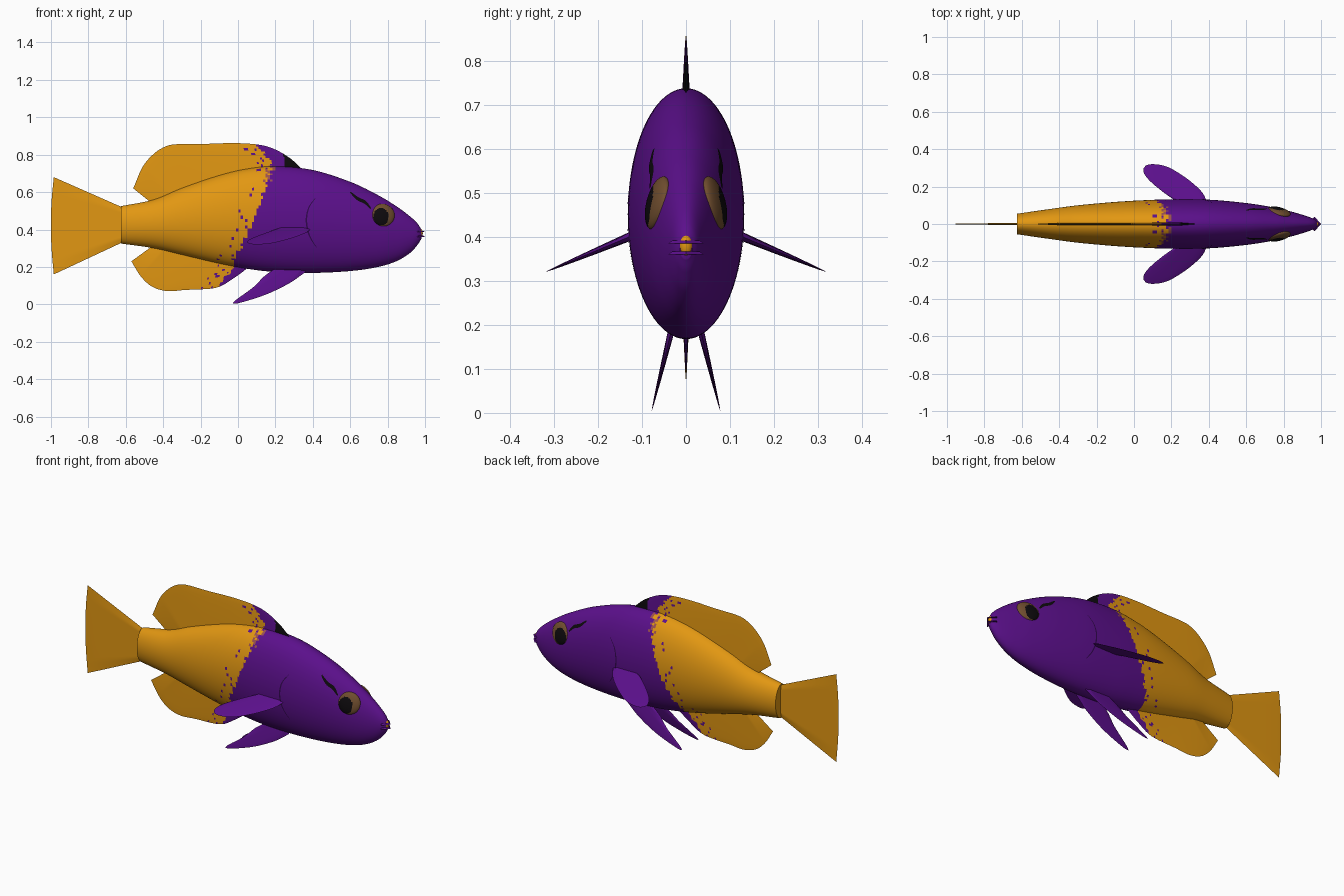
import bpy, bmesh, math
from mathutils import Vector, Matrix, noise

if "Cube" in bpy.data.objects:
    bpy.data.objects.remove(bpy.data.objects["Cube"])


def material(name, rgb):
    m = bpy.data.materials.new(name)
    m.use_nodes = True
    m.diffuse_color = (*rgb, 1)
    bsdf = next(n for n in m.node_tree.nodes if n.type == "BSDF_PRINCIPLED")
    bsdf.inputs["Base Color"].default_value = (*rgb, 1)
    return m


MATS = [material("orange", (0.76, 0.31, 0.006)), material("purple", (0.105, 0.005, 0.26)),
        material("black", (0.004, 0.003, 0.004)), material("eye brown", (0.16, 0.075, 0.028)),
        material("mauve", (0.32, 0.08, 0.08)), material("dark purple", (0.03, 0.002, 0.075))]
ORANGE, PURPLE, BLACK, BROWN, MAUVE, DARK = range(6)


def finish(name, bm, paint, mirror=False, recalc=True, angle=50):
    """Colour faces by a rule on their centre, then make the object."""
    if recalc:
        bmesh.ops.remove_doubles(bm, verts=bm.verts, dist=1e-5)
        bmesh.ops.recalc_face_normals(bm, faces=bm.faces)
    for f in bm.faces:
        f.material_index = paint(f.calc_center_median()) if callable(paint) else paint
    me = bpy.data.meshes.new(name)
    bm.to_mesh(me)
    bm.free()
    for m in MATS:
        me.materials.append(m)
    ob = bpy.data.objects.new(name, me)
    bpy.context.collection.objects.link(ob)
    if mirror:
        mod = ob.modifiers.new("mirror", "MIRROR")
        mod.use_axis = (False, True, False)
        mod.use_mirror_merge = False
    bpy.ops.object.select_all(action="DESELECT")
    ob.select_set(True)
    bpy.context.view_layer.objects.active = ob
    bpy.ops.object.shade_smooth_by_angle(angle=math.radians(angle))
    return ob


def spline(pts, n):
    """Catmull-Rom curve through tuples, n steps per span."""
    p = [Vector(q) for q in pts]
    p = [2 * p[0] - p[1]] + p + [2 * p[-1] - p[-2]]
    out = []
    for a, b, c, d in zip(p, p[1:], p[2:], p[3:]):
        for i in range(n):
            t = i / n
            out.append(b + 0.5 * t * (c - a + t * (2 * a - 5 * b + 4 * c - d + t * (3 * (b - c) + d - a))))
    return out + [p[-2]]


def resample(pts, n):
    """n + 1 evenly spaced points along a polyline."""
    p = [Vector(q) for q in pts]
    lens = [(b - a).length for a, b in zip(p, p[1:])]
    out = []
    for i in range(n + 1):
        s, k = sum(lens) * i / n, 0
        while k < len(lens) - 1 and s > lens[k]:
            s -= lens[k]
            k += 1
        out.append(p[k].lerp(p[k + 1], min(1, s / lens[k])))
    return out


def lookup(table, v):
    for (a, *p), (b, *q) in zip(table, table[1:]):
        if v <= b:
            t = max(0, (v - a) / (b - a))
            return [i + (j - i) * t for i, j in zip(p, q)]
    return list(table[-1][1:])


# Ragged border between the two body colours: height, x
BORDER = [(.08, -.12), (.2, -.02), (.25, -.02), (.4, .06), (.5, .1), (.6, .14), (.7, .17), (.76, .18), (.86, .09)]


def coat(c):
    q = Vector((c.x, abs(c.y), c.z))
    d = c.x - lookup(BORDER, c.z)[0] - 0.025 * noise.noise(Vector((3, 1, c.z * 45)))
    speck = noise.noise(q * 55)
    if -0.03 < d < 0.02 and 0.66 < c.z < 0.74 and speck > 0:
        return MAUVE
    if d > 0 or (d > -0.09 and speck > 0.42):
        return PURPLE
    return ORANGE


# Body: elliptical rings (x, top, bottom, half width)
RINGS = spline([(-.625, .525, .325, .055), (-.45, .56, .3, .08), (-.3, .622, .265, .1), (-.1, .69, .218, .118),
                (.05, .725, .19, .127), (.2, .738, .173, .132), (.4, .718, .168, .13), (.6, .655, .178, .112),
                (.75, .583, .2, .088), (.85, .522, .232, .064), (.92, .47, .275, .043), (.96, .432, .318, .028),
                (.98, .4, .35, .014)], 12)
SIDES = 96
bm = bmesh.new()
loops = []
for x, top, low, w in RINGS:
    angles = [2 * math.pi * i / SIDES for i in range(SIDES)]
    loops.append([bm.verts.new((x, w * math.sin(a), (top + low) / 2 + (top - low) / 2 * math.cos(a))) for a in angles])
for a, b in zip(loops, loops[1:]):
    for i in range(SIDES):
        j = (i + 1) % SIDES
        bm.faces.new((a[i], a[j], b[j], b[i]))
bm.faces.new(loops[0])
bm.faces.new(loops[-1])
finish("body", bm, coat)


def side_y(x, z):
    """Half width of the body at a point of its side."""
    top, low, w = lookup([tuple(r) for r in RINGS], x)
    h = (z - (top + low) / 2) / ((top - low) / 2)
    return w * math.sqrt(max(0, 1 - h * h))


def fin(name, base, edge, thick, place, paint, mirror=False, cols=60, rows=12):
    """Blade from a base line to an outer edge, thinning outward."""
    bm = bmesh.new()
    lo, hi = resample(base, cols), resample(spline(edge, 6), cols)
    for s in (-1, 1):
        grid = []
        for i, (p, q) in enumerate(zip(lo, hi)):
            end = min(1, 8 * min(i, cols - i) / cols)
            grid.append([])
            for k in range(rows + 1):
                c = p.lerp(q, k / rows)
                t = s * thick * end * (1 - k / rows) ** 0.7
                grid[-1].append(bm.verts.new(place(c.x, c.y, t)))
        for a, b in zip(grid, grid[1:]):
            for k in range(rows):
                bm.faces.new((a[k], b[k], b[k + 1], a[k + 1]))
    return finish(name, bm, paint, mirror)


def upright(a, b, t):
    return (a, t, b)


# Fins on the centre line
fin("dorsal_fin", [(.35, .715), (.2, .725), (0, .7), (-.2, .645), (-.46, .54)],
    [(.35, .715), (.28, .78), (.19, .832), (.1, .855), (-.03, .862), (-.2, .857), (-.33, .856), (-.39, .843),
     (-.45, .805), (-.51, .735), (-.56, .62)],
    0.009, upright, lambda c: BLACK if c.x > 0.245 else coat(c), cols=90)
fin("anal_fin", [(.06, .2), (-.1, .225), (-.3, .275), (-.46, .31)],
    [(.06, .2), (-.03, .135), (-.12, .088), (-.28, .077), (-.38, .071), (-.46, .095), (-.52, .15), (-.57, .23)],
    0.008, upright, coat, cols=80)
fin("tail_fin", [(-.61, .335), (-.61, .515)], [(-.985, .16), (-.997, .3), (-1, .42), (-.997, .55), (-.985, .68)],
    0.006, upright, ORANGE, cols=30)

# Paired fins, built on the right and mirrored
fin("pectoral_fins", [(.39, .11), (.28, .12), (.22, .125)],
    [(.39, .12), (.36, .175), (.28, .245), (.18, .305), (.1, .32), (.06, .31), (.05, .28), (.08, .235), (.15, .175),
     (.22, .125)], 0.011, lambda a, b, t: (a, -b, .4 - .42 * (b - .13) + t), PURPLE, True, 40)
fin("pelvic_fins", [(.36, .185), (.27, .195), (.19, .19)],
    [(.36, .172), (.27, .11), (.13, .045), (-.03, .003), (.08, .09), (.14, .15), (.19, .185)],
    0.008, lambda a, b, t: (a, -(.035 + .245 * (.18 - b)) + t, b), PURPLE, True, 40)


def stripe(name, path, width, mat):
    """Thin painted band lying on both sides of the body."""
    bm = bmesh.new()
    pts = spline(path, 8)
    rows = []
    for i, p in enumerate(pts):
        d = (pts[min(i + 1, len(pts) - 1)] - pts[max(i - 1, 0)]).normalized()
        w = width * (0.35 + 0.65 * math.sin(math.pi * i / (len(pts) - 1)))
        ends = [p + Vector((d.y, -d.x)) * w * s for s in (1, -1)]
        rows.append([bm.verts.new((e.x, -side_y(e.x, e.y) - 0.002, e.y)) for e in ends])
    for a, b in zip(rows, rows[1:]):
        bm.faces.new((a[0], b[0], b[1], a[1]))
    finish(name, bm, mat, True, False)


stripe("brow_stripes", [(.6, .6), (.64, .565), (.68, .545), (.71, .512)], 0.009, BLACK)
stripe("gill_lines", [(.415, .57), (.38, .52), (.366, .46), (.372, .4), (.39, .35), (.42, .305)], 0.004, DARK)


def ellipsoid(name, centre, size, paint, turn=(0, 0), mirror=False):
    bm = bmesh.new()
    rot = Matrix.Rotation(turn[1], 4, "Z") @ Matrix.Rotation(turn[0], 4, "X")
    mat = Matrix.Translation(centre) @ rot @ Matrix.Diagonal((*size, 1))
    bmesh.ops.create_uvsphere(bm, u_segments=48, v_segments=32, radius=1, matrix=mat)
    finish(name, bm, paint, mirror)


# Eyes with the pupil set low and to the rear
def eye_paint(c):
    inside = ((c.x - .765) / .041) ** 2 + ((c.z - .468) / .046) ** 2 < 1
    return BLACK if inside and c.y < -0.066 else BROWN


ellipsoid("eyes", (.775, -.064, .477), (.064, .022, .062), eye_paint, (math.radians(-14), math.radians(14)), True)

# Mouth: bright opening between two thin pointed lips
ellipsoid("mouth_opening", (.974, 0, .38), (.014, .015, .024), ORANGE)
for name, z in (("upper_lip", .389), ("lower_lip", .364)):
    bm = bmesh.new()
    bmesh.ops.create_cone(bm, cap_ends=True, segments=4, radius1=.04, radius2=.03, depth=.007,
                          matrix=Matrix.Translation((.965, 0, z)) @ Matrix.Diagonal((.87, 1, 1, 1)))
    finish(name, bm, PURPLE, angle=20)
